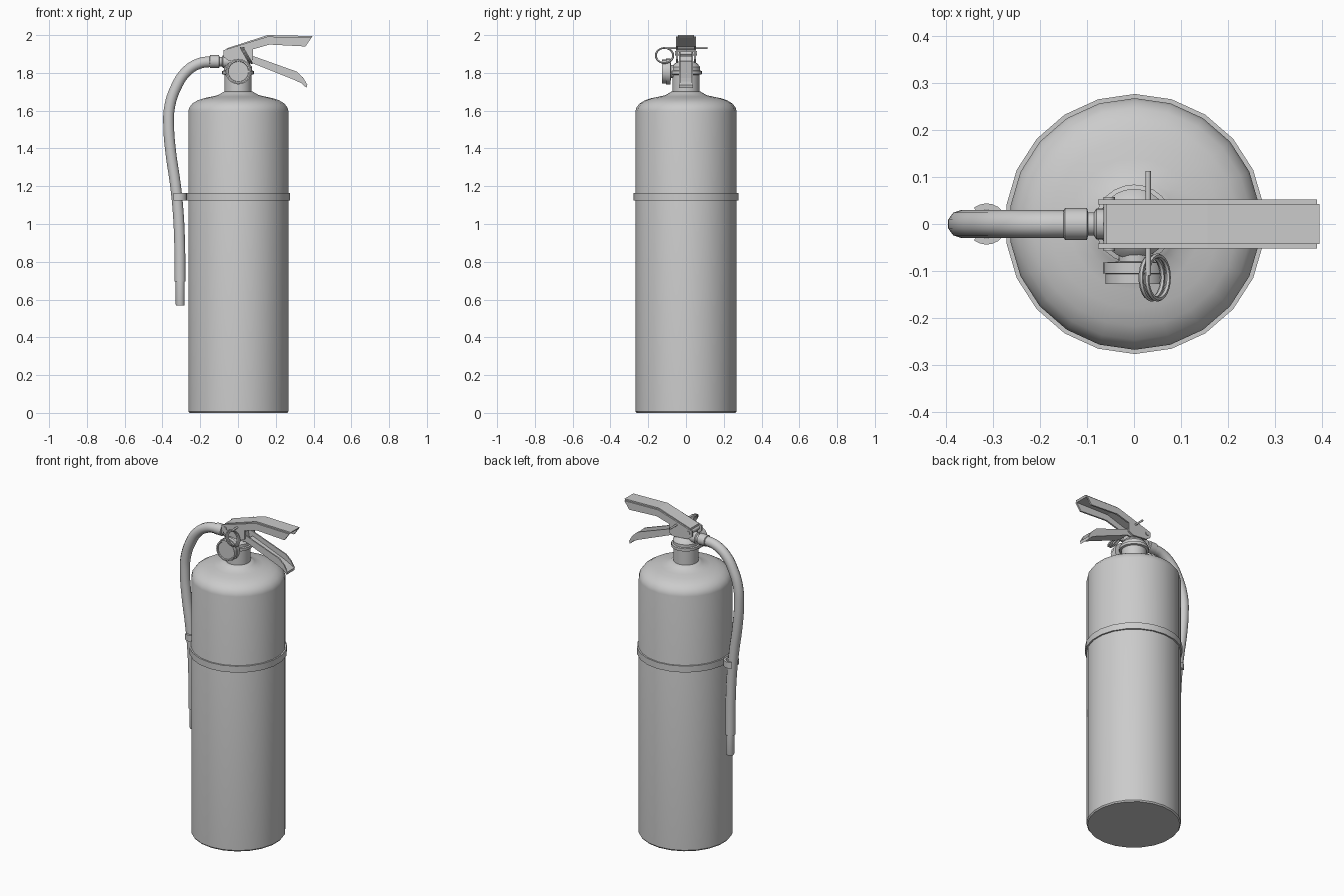
import bpy, bmesh, math
from mathutils import Matrix, Vector

if "Cube" in bpy.data.objects:
    bpy.data.objects.remove(bpy.data.objects["Cube"])


def finish(name, bm, smooth=35):
    bmesh.ops.recalc_face_normals(bm, faces=bm.faces)
    me = bpy.data.meshes.new(name)
    bm.to_mesh(me)
    bm.free()
    ob = bpy.data.objects.new(name, me)
    bpy.context.collection.objects.link(ob)
    if smooth:
        bpy.ops.object.select_all(action='DESELECT')
        ob.select_set(True)
        bpy.context.view_layer.objects.active = ob
        bpy.ops.object.shade_smooth_by_angle(angle=math.radians(smooth))
    return ob


def lathe(name, profile, n, matrix=Matrix()):
    """Spin (radius, height) points around local z; radius 0 closes the end."""
    bm = bmesh.new()
    rings = []
    for r, h in profile:
        angles = [math.pi / 2 + math.tau * i / n for i in range(n)]
        rings.append([bm.verts.new((r * math.cos(a), r * math.sin(a), h)) for a in angles])
    for a, b in zip(rings, rings[1:]):
        for i in range(n):
            j = (i + 1) % n
            bm.faces.new((a[i], a[j], b[j], b[i]))
    bmesh.ops.remove_doubles(bm, verts=bm.verts, dist=1e-5)
    bm.transform(matrix)
    return finish(name, bm)


def prisms(name, parts, smooth=0):
    """Extrude x-z outlines between two y values."""
    bm = bmesh.new()
    for outline, y0, y1 in parts:
        f = bm.faces.new([bm.verts.new((x, y0, z)) for x, z in outline])
        new = bmesh.ops.extrude_face_region(bm, geom=[f])['geom']
        moved = [v for v in new if isinstance(v, bmesh.types.BMVert)]
        bmesh.ops.translate(bm, verts=moved, vec=(0, y1 - y0, 0))
    # extruding keeps the start face, so every prism is closed
    return finish(name, bm, smooth)


def tube(name, points, radius):
    """Smooth tube through x-z points."""
    cu = bpy.data.curves.new(name, 'CURVE')
    cu.dimensions = '3D'
    cu.bevel_depth, cu.bevel_resolution = radius, 3
    cu.resolution_u, cu.use_fill_caps = 6, True
    sp = cu.splines.new('BEZIER')
    sp.bezier_points.add(len(points) - 1)
    for bp, (x, z) in zip(sp.bezier_points, points):
        bp.co = (x, 0, z)
        bp.handle_left_type = bp.handle_right_type = 'AUTO'
    ob = bpy.data.objects.new(name, cu)
    bpy.context.collection.objects.link(ob)
    bpy.ops.object.select_all(action='DESELECT')
    ob.select_set(True)
    bpy.context.view_layer.objects.active = ob
    bpy.ops.object.convert(target='MESH')
    bpy.ops.object.shade_smooth_by_angle(angle=math.radians(40))


def at(x, y, z, rot=0, axis='X'):
    return Matrix.Translation((x, y, z)) @ Matrix.Rotation(math.radians(rot), 4, axis)


def torus(name, R, r, matrix, n=24, m=6):
    ring = [(R + r * math.cos(math.tau * i / m), r * math.sin(math.tau * i / m)) for i in range(m + 1)]
    return lathe(name, ring, n, matrix)


# tank with domed shoulder
lathe('tank', [(0, 0), (0.262, 0), (0.268, 0.008), (0.268, 1.595), (0.263, 1.615), (0.247, 1.637),
               (0.218, 1.655), (0.18, 1.667), (0.14, 1.675), (0.11, 1.682), (0.092, 1.692),
               (0.075, 1.702), (0, 1.702)], 22, at(0.002, 0, 0))

# strap around the tank
lathe('strap', [(0.266, 1.125), (0.277, 1.125), (0.277, 1.165), (0.266, 1.165), (0.266, 1.125)],
      22, at(0.002, 0, 0))

# open clip holding the hose
bm = bmesh.new()
steps, cols = 14, []
for i in range(steps + 1):
    a = math.radians(-128 + 256 * i / steps)
    cols.append([bm.verts.new((-0.314 + r * math.cos(a), r * math.sin(a), z))
                 for r, z in ((0.031, 1.125), (0.044, 1.125), (0.044, 1.163), (0.031, 1.163))])
for a, b in zip(cols, cols[1:]):
    for k in range(4):
        bm.faces.new((a[k], b[k], b[(k + 1) % 4], a[(k + 1) % 4]))
bm.faces.new(cols[0])
bm.faces.new(cols[-1])
finish('hose_clip', bm)

# valve neck with collar
lathe('valve_neck', [(0, 1.69), (0.072, 1.69), (0.072, 1.79), (0.084, 1.793), (0.084, 1.81),
                     (0.075, 1.813), (0.075, 1.83), (0.06, 1.85), (0.04, 1.86), (0, 1.86)], 24)
prisms('valve_block', [([(-0.06, 1.84), (0.06, 1.84), (0.05, 1.89), (-0.06, 1.90)], -0.03, 0.03)])

# gauge on the front
lathe('gauge', [(0, 0.03), (0.035, 0.03), (0.035, 0.08), (0.068, 0.082), (0.068, 0.105), (0.063, 0.106),
                (0.063, 0.128), (0.055, 0.128), (0.053, 0.122), (0, 0.122)], 24, at(0.002, 0, 1.807, 90))

# hose, fittings and nozzle
lathe('hose_fitting', [(0, 0.04), (0.033, 0.04), (0.033, 0.08), (0.025, 0.085), (0.025, 0.098),
                       (0.034, 0.1), (0.034, 0.147), (0.029, 0.15), (0, 0.15)], 16,
      at(0, 0, 1.86, -90, 'Y'))
tube('hose', [(-0.14, 1.86), (-0.205, 1.85), (-0.275, 1.805), (-0.33, 1.72), (-0.362, 1.62),
              (-0.367, 1.52), (-0.356, 1.38), (-0.333, 1.22), (-0.318, 1.08), (-0.309, 0.9),
              (-0.307, 0.695)], 0.03)
lathe('nozzle', [(0, 0.70), (0.024, 0.70), (0.024, 0.575), (0.022, 0.568), (0.016, 0.568),
                 (0.016, 0.60), (0, 0.60)], 16, at(-0.306, 0, 0))

# squeeze lever: channel open downwards
flange = [(-0.077, 1.92), (0.157, 1.992), (0.39, 1.987), (0.357, 1.94), (0.167, 1.95), (0.08, 1.925),
          (0.08, 1.87), (0.05, 1.855), (-0.05, 1.865), (-0.077, 1.885)]
top = [(-0.06, 1.93), (0.157, 2.0), (0.395, 1.995), (0.388, 1.984), (0.16, 1.988), (-0.06, 1.918)]
prisms('squeeze_lever', [(top, -0.043, 0.043)] +
       [(flange, min(s * 0.042, s * 0.052), max(s * 0.042, s * 0.052)) for s in (-1, 1)])

# carrying handle: channel with its plate below
side = [(0.0, 1.91), (0.05, 1.9), (0.31, 1.807), (0.345, 1.775), (0.367, 1.737), (0.363, 1.72), (0.338, 1.744),
        (0.3, 1.762), (0.08, 1.85), (0.0, 1.85)]
plate = [(0.08, 1.862), (0.302, 1.774), (0.342, 1.754), (0.367, 1.737), (0.363, 1.72), (0.338, 1.744),
         (0.3, 1.762), (0.08, 1.85)]
prisms('carry_handle', [(plate, -0.03, 0.03)] +
       [(side, min(s * 0.03, s * 0.038), max(s * 0.03, s * 0.038)) for s in (-1, 1)])

# pivot pin and safety pin, both along y
for name, x, z, r, y0, y1 in (('pivot_pin', -0.053, 1.903, 0.012, -0.057, 0.057),
                              ('safety_pin', 0.03, 1.932, 0.006, -0.11, 0.113)):
    lathe(name, [(0, -y1), (r, -y1), (r, -y0), (0, -y0)], 12, at(x, 0, z, 90))

# split pull ring, two close turns
for i, dx in enumerate((-0.006, 0.006)):
    torus(f'pull_ring_{i + 1}', 0.046, 0.0055, at(0.044 + dx, -0.114, 1.892, 60, 'Y'))
